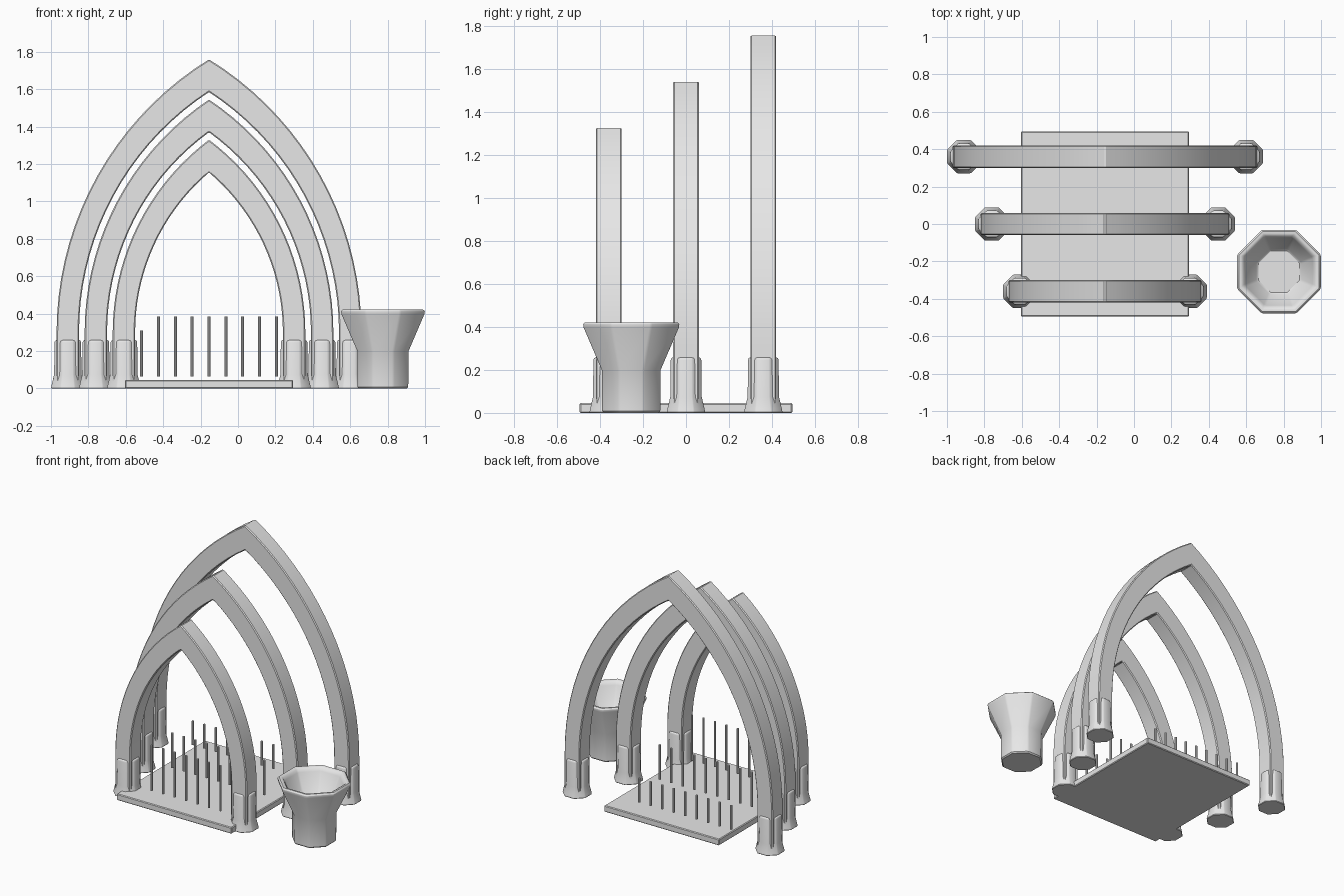
import bpy, bmesh, math

if "Cube" in bpy.data.objects:
    bpy.data.objects.remove(bpy.data.objects["Cube"])

stone = bpy.data.materials.new("pale_grey")
stone.diffuse_color = (0.8, 0.8, 0.8, 1)
stone.use_nodes = True
stone.node_tree.nodes["Principled BSDF"].inputs["Base Color"].default_value = stone.diffuse_color
CX = -0.155  # centre line of the arches


def finish(name, bm, bevel=0.0):
    bmesh.ops.recalc_face_normals(bm, faces=bm.faces)
    if bevel:
        edges = [e for e in bm.edges if e.calc_face_angle(0) > math.radians(30)]
        bmesh.ops.bevel(bm, geom=edges, offset=bevel, segments=1,
                        affect='EDGES', clamp_overlap=True)
    me = bpy.data.meshes.new(name)
    bm.to_mesh(me)
    bm.free()
    ob = bpy.data.objects.new(name, me)
    bpy.context.collection.objects.link(ob)
    me.materials.append(stone)
    bpy.ops.object.select_all(action='DESELECT')
    ob.select_set(True)
    bpy.context.view_layer.objects.active = ob
    bpy.ops.object.shade_smooth_by_angle(angle=math.radians(32))
    return ob


def octagon_loft(name, x, y, profile, bevel):
    """Loft octagons with flats on the axes; profile = (flat radius, z)."""
    bm = bmesh.new()
    rings = []
    for r, z in profile:
        R = r / math.cos(math.pi / 8)
        rings.append([bm.verts.new((x + R * math.cos((k + .5) * math.pi / 4),
                                    y + R * math.sin((k + .5) * math.pi / 4), z))
                      for k in range(8)])
    for a, b in zip(rings, rings[1:]):
        for k in range(8):
            bm.faces.new((a[k], a[(k + 1) % 8], b[(k + 1) % 8], b[k]))
    bm.faces.new(rings[0])
    bm.faces.new(rings[-1])
    return finish(name, bm, bevel)


def pointed_curve(w, apex, z0=0.3, n=18):
    """Pointed outline from left foot over the apex to the right foot."""
    h = apex - z0
    R = (w * w + h * h) / (2 * w)
    end = math.atan2(h, R - w)
    half = [(-w, 0.01)]
    for i in range(n + 1):
        t = end * i / n
        half.append((R - w - R * math.cos(t), z0 + R * math.sin(t)))
    return half + [(-x, z) for x, z in reversed(half[:-1])]


def arch(name, y, w, top, inner_top):
    outer = pointed_curve(w + 0.06, top)
    inner = pointed_curve(w - 0.06, inner_top)
    bm = bmesh.new()
    rings = []
    for (ox, oz), (ix, iz) in zip(outer, inner):
        rings.append([bm.verts.new((CX + px, y + dy, pz)) for px, pz, dy in
                      ((ox, oz, -.06), (ox, oz, .06), (ix, iz, .06), (ix, iz, -.06))])
    for a, b in zip(rings, rings[1:]):
        for k in range(4):
            bm.faces.new((a[k], a[(k + 1) % 4], b[(k + 1) % 4], b[k]))
    bm.faces.new(rings[0])
    bm.faces.new(rings[-1])
    return finish(name, bm, 0.006)


def box(name, x0, x1, y0, y1, z0, z1, bevel):
    bm = bmesh.new()
    bmesh.ops.create_cube(bm, size=1)
    for v in bm.verts:
        v.co = (x1 if v.co.x > 0 else x0, y1 if v.co.y > 0 else y0,
                z1 if v.co.z > 0 else z0)
    return finish(name, bm, bevel)


# Floor slab
box("floor_slab", -0.605, 0.295, -0.495, 0.495, 0.0, 0.045, 0.005)

# Three arches growing toward the back, each on two flared feet,
# with a row of thin rods below
foot = [(0.09, 0.0), (0.086, 0.02), (0.073, 0.075), (0.071, 0.25), (0.066, 0.258)]
for k in range(3):
    y = -0.36 + 0.36 * k
    w = 0.455 + 0.15 * k
    arch(f"arch_{k + 1}", y, w, 1.33 + 0.215 * k, 1.155 + 0.215 * k)
    for side, s in (("left", -1), ("right", 1)):
        octagon_loft(f"arch_{k + 1}_{side}_foot", CX + s * w, y, foot, 0.004)
    # rods drop lower and shift sideways row by row
    bm = bmesh.new()
    z0, z1 = 0.065, 0.385 - 0.075 * k
    for i in range(9):
        x = -0.425 + 0.09 * (i - k)
        new = bmesh.ops.create_cone(bm, cap_ends=True, segments=8, radius1=0.008,
                                    radius2=0.008, depth=z1 - z0)["verts"]
        bmesh.ops.translate(bm, verts=new, vec=(x, y, (z0 + z1) / 2))
    finish(f"rods_{k + 1}", bm)

# Octagonal basin: outside wall, rim, then the hollow inside
octagon_loft("basin", 0.775, -0.255,
             [(0.135, 0.0), (0.137, 0.2), (0.225, 0.405), (0.222, 0.422),
              (0.195, 0.422), (0.18, 0.395), (0.118, 0.24)], 0.008)
